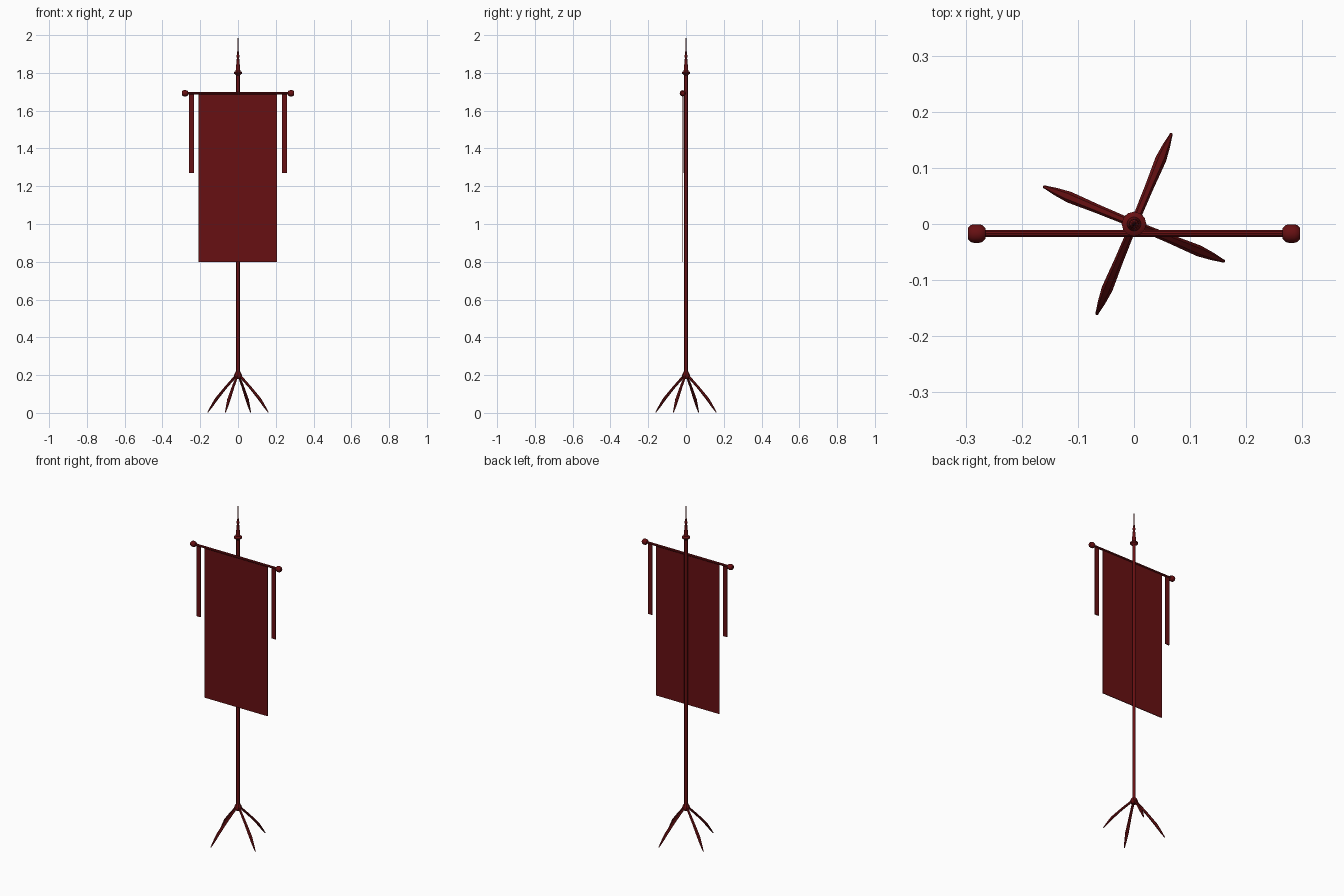
import bpy
import bmesh
from math import cos, sin, pi, radians
from mathutils import Matrix, Vector

cube = bpy.data.objects.get("Cube")
if cube:
    bpy.data.objects.remove(cube, do_unlink=True)

RED = (0.135, 0.005, 0.006, 1)
red = bpy.data.materials.new("dark red")
red.use_nodes = True
red.diffuse_color = RED
red.node_tree.nodes["Principled BSDF"].inputs["Base Color"].default_value = RED

BAR_Y, BAR_Z = -0.017, 1.692


def finish(name, bm, smooth=True):
    bmesh.ops.recalc_face_normals(bm, faces=bm.faces)
    mesh = bpy.data.meshes.new(name)
    bm.to_mesh(mesh)
    bm.free()
    mesh.materials.append(red)
    obj = bpy.data.objects.new(name, mesh)
    bpy.context.collection.objects.link(obj)
    if smooth:
        bpy.ops.object.select_all(action="DESELECT")
        obj.select_set(True)
        bpy.context.view_layer.objects.active = obj
        bpy.ops.object.shade_smooth_by_angle(angle=radians(35))
    return obj


def loft(bm, rings):
    """Skin matching rings of points and cap both ends."""
    loops = [[bm.verts.new(p) for p in ring] for ring in rings]
    n = len(loops[0])
    for a, b in zip(loops, loops[1:]):
        for i in range(n):
            j = (i + 1) % n
            bm.faces.new((a[i], a[j], b[j], b[i]))
    bm.faces.new(loops[0])
    bm.faces.new(loops[-1])


def turned(name, profile, sides=12, matrix=Matrix()):
    """Revolve (radius, height) pairs around the z axis."""
    bm = bmesh.new()
    loft(bm, [[matrix @ Vector((r * cos(2 * pi * i / sides),
                                r * sin(2 * pi * i / sides), z))
               for i in range(sides)] for r, z in profile])
    return finish(name, bm)


def panel(name, x0, x1, z0, z1, thick):
    bm = bmesh.new()
    size = Matrix.Diagonal((x1 - x0, thick, z1 - z0, 1))
    place = Matrix.Translation(((x0 + x1) / 2, BAR_Y, (z0 + z1) / 2))
    bmesh.ops.create_cube(bm, size=1, matrix=place @ size)
    return finish(name, bm, False)


# Pole, hub and pointed finial
turned("pole", [(0.0095, 0.19), (0.0095, 1.8)])
turned("leg_hub", [(0.012, 0.18), (0.019, 0.187), (0.022, 0.197),
                   (0.018, 0.208), (0.012, 0.218)], 8)
turned("finial_collar", [(0.0095, 1.785), (0.013, 1.791), (0.022, 1.796),
                         (0.022, 1.803), (0.013, 1.809)])
turned("finial_socket", [(0.013, 1.806), (0.011, 1.825), (0.006, 1.88),
                         (0.008, 1.886), (0.008, 1.892), (0.005, 1.898)])
turned("finial_spike", [(0.0045, 1.895), (0.003, 1.95), (0.0006, 2.0)], 8)

# Crossbar with a bevelled knob on each end
along_x = Matrix.Translation((0, BAR_Y, BAR_Z)) @ Matrix.Rotation(pi / 2, 4, "Y")
turned("crossbar", [(0.0065, -0.275), (0.0065, 0.275)], 10, along_x)
for side, label in ((1, "left"), (-1, "right")):
    turned(label + "_knob", [(r, side * x) for r, x in (
        (0.010, 0.265), (0.015, 0.270), (0.0165, 0.276),
        (0.0165, 0.286), (0.015, 0.291), (0.010, 0.296))], 12, along_x)
    # Narrow streamer hanging beside the banner
    inner, outer = side * 0.234, side * 0.260
    panel(label + "_streamer", min(inner, outer), max(inner, outer),
          1.27, BAR_Z, 0.005)

# Banner cloth
panel("banner", -0.208, 0.206, 0.80, BAR_Z, 0.004)

# Splayed legs: stations of radius, height, half width and half thickness
STATIONS = ((0.008, 0.2, 0.007, 0.007), (0.07, 0.135, 0.008, 0.007),
            (0.125, 0.072, 0.01, 0.008), (0.15, 0.036, 0.007, 0.006),
            (0.174, 0.002, 0.0025, 0.002))
for k in range(4):
    turn = Matrix.Rotation(radians(67.5 + 90 * k), 4, "Z")
    slope = Vector((0.7, 0, 0.7))
    bm = bmesh.new()
    loft(bm, [[turn @ (Vector((r, w * cos(a), z)) + slope * t * sin(a))
               for a in [pi / 3 * i for i in range(6)]]
              for r, z, w, t in STATIONS])
    finish("leg_%d" % (k + 1), bm)
